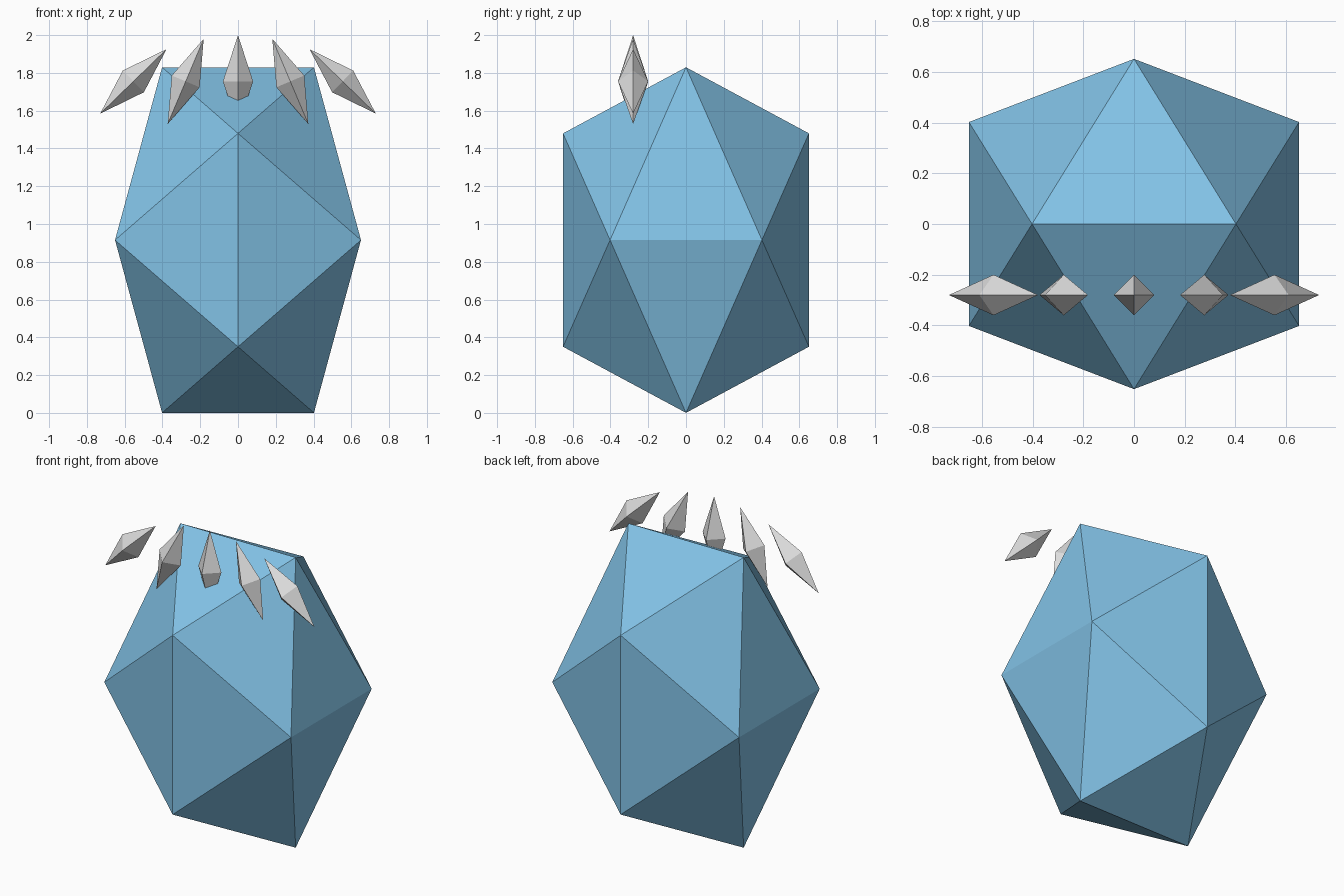
import bpy, bmesh, math
from mathutils import Matrix, Vector

if "Cube" in bpy.data.objects:
    bpy.data.objects.remove(bpy.data.objects["Cube"])


def material(name, rgb):
    m = bpy.data.materials.new(name)
    lin = [((c / 255 + 0.055) / 1.055) ** 2.4 for c in rgb]
    m.diffuse_color = (*lin, 1)
    m.use_nodes = True
    m.node_tree.nodes["Principled BSDF"].inputs["Base Color"].default_value = m.diffuse_color
    return m


def hull(name, points, mat):
    bm = bmesh.new()
    for p in points:
        bm.verts.new(p)
    bmesh.ops.convex_hull(bm, input=bm.verts[:])
    bmesh.ops.recalc_face_normals(bm, faces=bm.faces[:])
    me = bpy.data.meshes.new(name)
    bm.to_mesh(me)
    bm.free()
    me.materials.append(mat)
    ob = bpy.data.objects.new(name, me)
    bpy.context.collection.objects.link(ob)
    return ob


blue = material("sky blue", (130, 194, 230))
grey = material("light grey", (221, 221, 221))

# Body: icosahedron stretched upwards, edge on top
a, b, stretch, mid = 0.402, 0.651, 1.405, 0.915
pts = []
for s in (-1, 1):
    for t in (-1, 1):
        pts += [(s * a, 0, t * b), (0, s * b, t * a), (s * b, t * a, 0)]
hull("body", [(x, y, mid + z * stretch) for x, y, z in pts], blue)

# Crest: five octahedral spikes fanned in an arch, tips leaning inward
r, h = 0.08, 0.245
for i in range(-2, 3):
    rot = Matrix.Rotation(-0.4 * i, 3, 'Y')
    octa = [Vector(v) for s in (-1, 1)
            for v in ((s * r, 0, 0), (0, s * r, 0), (0, 0, s * h))]
    hull(f"spike_{i + 3}", [rot @ v + Vector((0.277 * i, -0.28, 1.755)) for v in octa], grey)
